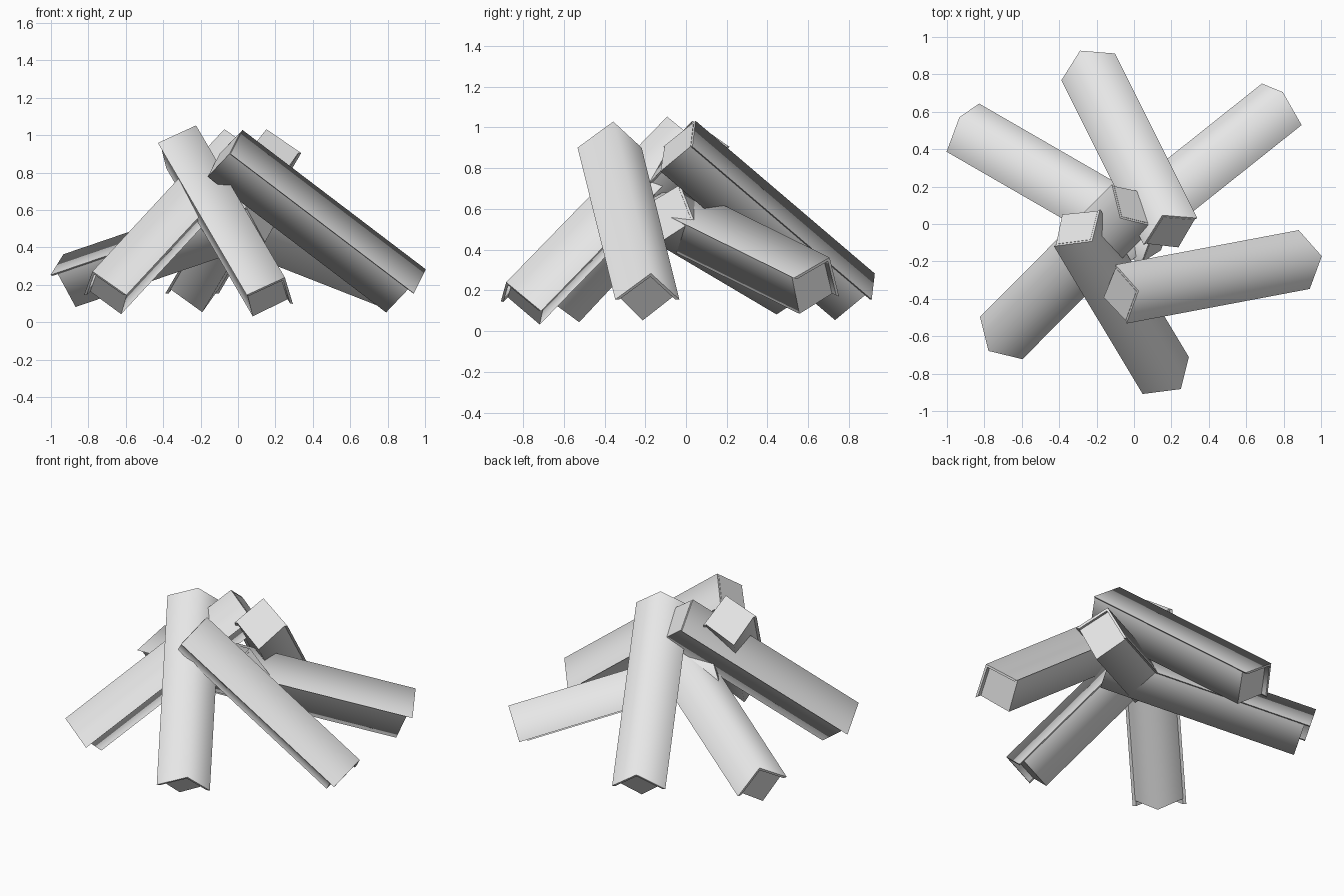
import bpy, bmesh, math
from mathutils import Vector, Matrix

if "Cube" in bpy.data.objects:
    bpy.data.objects.remove(bpy.data.objects["Cube"])

wood = bpy.data.materials.new("plain_grey")
wood.diffuse_color = (0.8, 0.8, 0.8, 1)
wood.use_nodes = True
wood.node_tree.nodes["Principled BSDF"].inputs["Base Color"].default_value = wood.diffuse_color


def prism(name, profile, y0, y1, matrix, soft):
    """Extrude an (x, z) profile along y; corners listed in soft stay smooth."""
    bm = bmesh.new()
    a = [bm.verts.new((x, y0, z)) for x, z in profile]
    b = [bm.verts.new((x, y1, z)) for x, z in profile]
    n = len(profile)
    bm.faces.new(a)
    bm.faces.new(b)
    for i in range(n):
        j = (i + 1) % n
        bm.faces.new((a[i], a[j], b[j], b[i]))
    soft_pairs = [{a[i], b[i]} for i in soft]
    for e in bm.edges:
        e.smooth = set(e.verts) in soft_pairs
    for f in bm.faces:
        f.smooth = True
    bmesh.ops.recalc_face_normals(bm, faces=bm.faces)
    me = bpy.data.meshes.new(name)
    bm.to_mesh(me)
    bm.free()
    me.materials.append(wood)
    ob = bpy.data.objects.new(name, me)
    ob.matrix_world = matrix
    bpy.context.collection.objects.link(ob)


# Bark covers the upper two sides; the core sits inside it, set back at the foot
R, T = 0.16, 0.14
bark = [(0, R), (R, 0), (T, 0), (0, T), (-T, 0), (-R, 0)]
core = [(0, T + 0.003), (T + 0.003, 0), (0, -0.154), (-T - 0.003, 0)]

# Logs: name, centre of upper end, centre of foot, roll
logs = [
    ("right", (-0.07, -0.375, 0.90), (0.91, -0.19, 0.155), 0.0),
    ("front", (-0.305, -0.02, 0.935), (0.17, -0.81, 0.122), 0.2),
    ("front_left", (-0.005, 0.10, 0.905), (-0.71, -0.61, 0.145), 0.0),
    ("back_left", (0.125, -0.085, 0.57), (-0.915, 0.515, 0.215), -0.25),
    ("back_right", (-0.14, -0.10, 0.58), (0.79, 0.64, 0.215), 0.3),
    ("back", (0.195, -0.04, 0.905), (-0.245, 0.84, 0.155), 0.0),
]
for name, top, foot, roll in logs:
    top, foot = Vector(top), Vector(foot)
    d = (foot - top).normalized()
    s = d.cross(Vector((0, 0, 1))).normalized()
    u = s.cross(d)
    c, k = math.cos(roll), math.sin(roll)
    s, u = s * c + u * k, u * c - s * k
    m = Matrix((s, d, u)).transposed().to_4x4()
    m.translation = top
    length = (foot - top).length
    prism(name + "_log_bark", bark, 0, length, m, (0, 3))
    prism(name + "_log_core", core, -0.002, length - 0.035, m, (0, 2))
